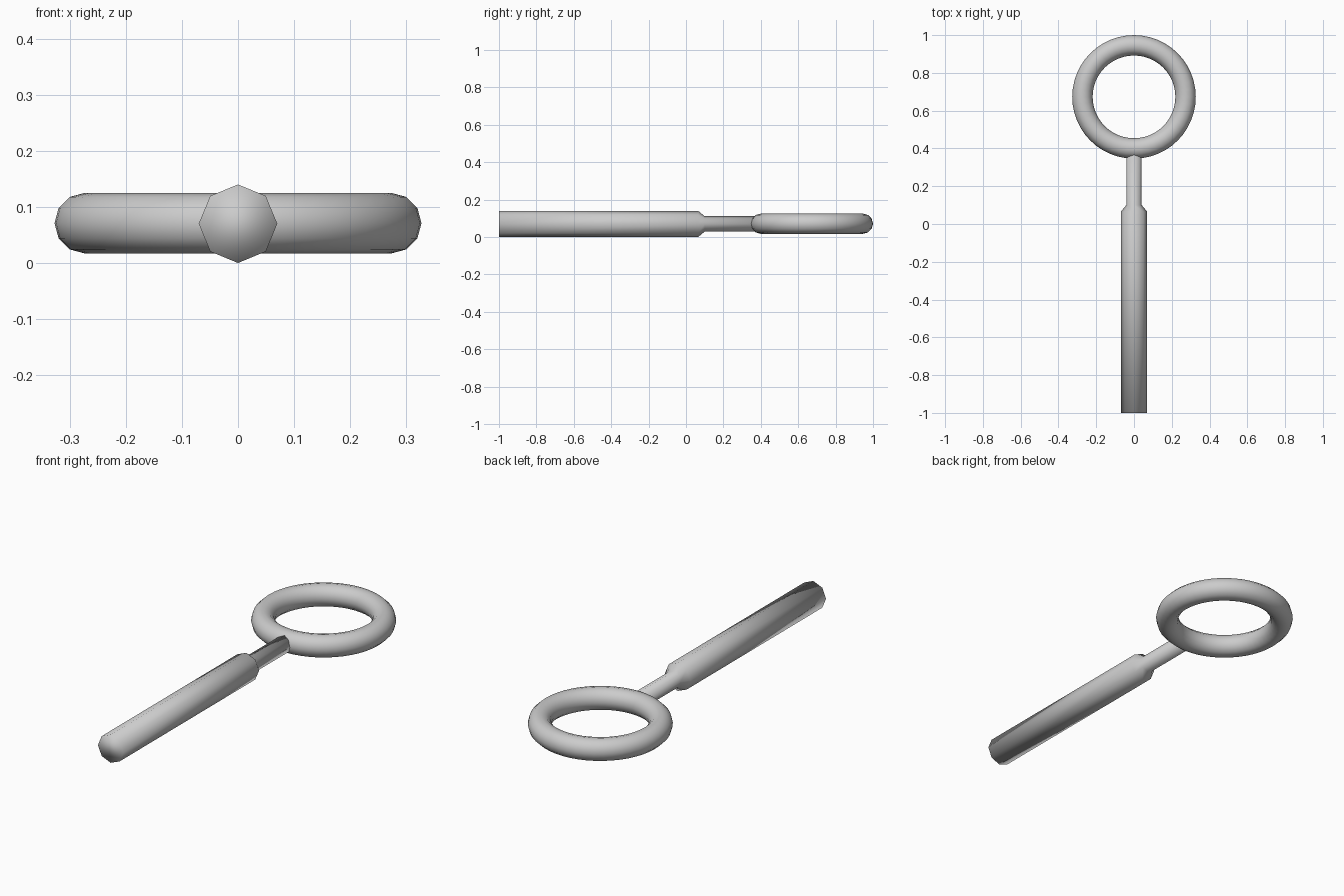
import bpy, bmesh
from math import sin, cos, pi

if "Cube" in bpy.data.objects:
    bpy.data.objects.remove(bpy.data.objects["Cube"])

Z = 0.07  # height of the centre line


def finish(bm, name):
    bmesh.ops.recalc_face_normals(bm, faces=bm.faces)
    for f in bm.faces:
        f.smooth = True
    mesh = bpy.data.meshes.new(name)
    bm.to_mesh(mesh)
    bm.free()
    obj = bpy.data.objects.new(name, mesh)
    bpy.context.collection.objects.link(obj)
    return obj


# Ring: round section swept around the loop centre
bpy.ops.mesh.primitive_torus_add(location=(0, 0.673, Z + 0.001), major_radius=0.273,
                                 minor_radius=0.054, major_segments=48, minor_segments=12)
ring = bpy.context.object
ring.name = "ring"
bpy.ops.object.shade_smooth()

# Handle and neck: eight-sided shaft along y, stepped down by a short taper
bm = bmesh.new()
sides = 8
profile = [(-1.0, 0.07), (0.065, 0.07), (0.1, 0.041), (0.385, 0.041)]
loops = [[bm.verts.new((r * cos(2 * pi * i / sides), y, Z + r * sin(2 * pi * i / sides)))
          for i in range(sides)] for y, r in profile]
for a, b in zip(loops, loops[1:]):
    for i in range(sides):
        j = (i + 1) % sides
        bm.faces.new((a[i], a[j], b[j], b[i]))
bm.faces.new(loops[0])
bm.faces.new(loops[-1])
finish(bm, "handle")
